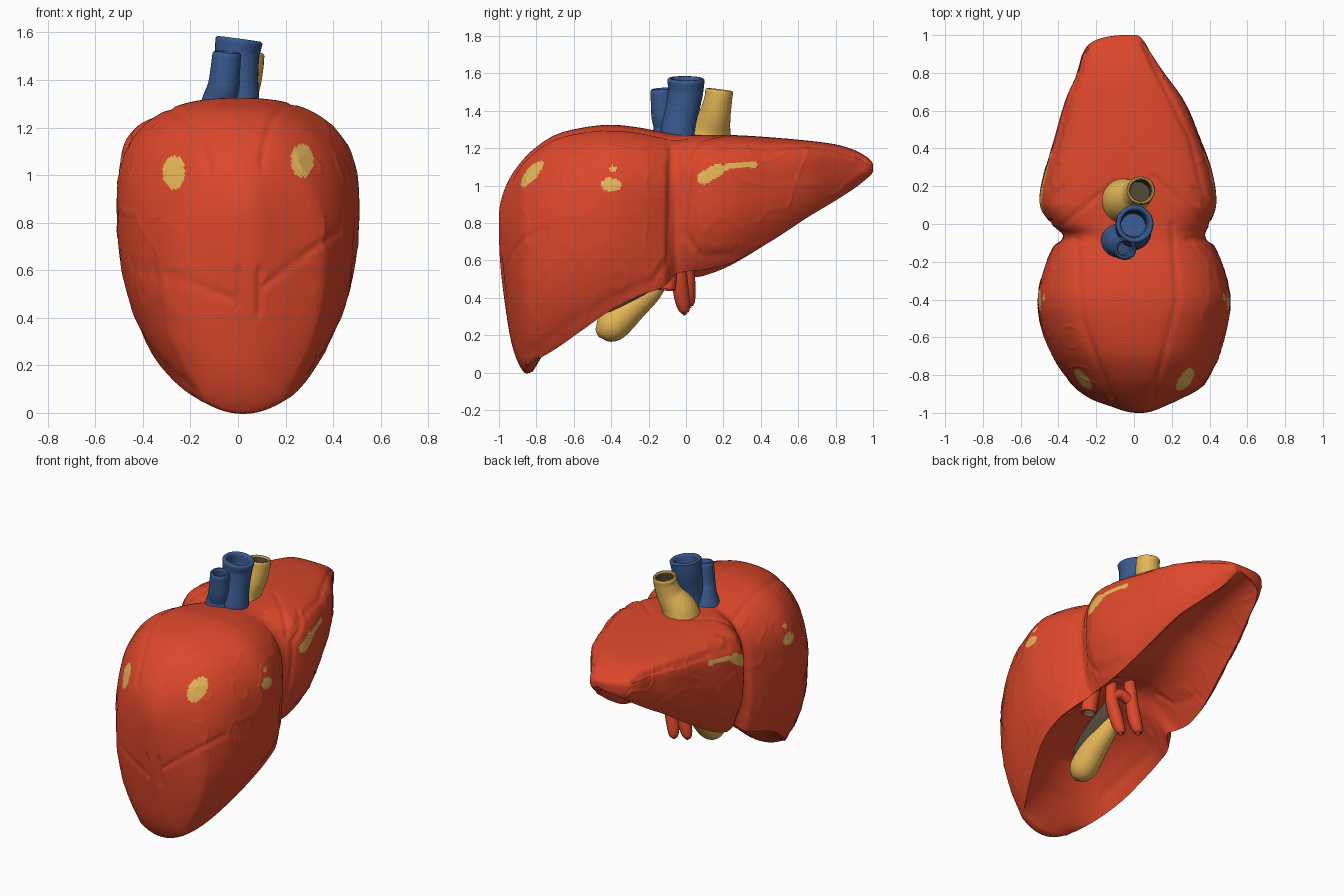
import bpy, bmesh, math
from mathutils import Vector, noise

if "Cube" in bpy.data.objects:
    bpy.data.objects.remove(bpy.data.objects["Cube"])


def material(name, rgb):
    m = bpy.data.materials.new(name)
    m.diffuse_color = (*rgb, 1)
    m.use_nodes = True
    m.node_tree.nodes["Principled BSDF"].inputs["Base Color"].default_value = m.diffuse_color
    return m


RED = material("liver red", (0.72, 0.064, 0.024))
TAN = material("duct tan", (0.79, 0.47, 0.095))
BLUE = material("vein blue", (0.04, 0.10, 0.27))
DARK = material("dark taupe", (0.09, 0.066, 0.043))


def interp(keys, rows, s):
    """Smooth curve through rows of numbers placed at the given keys."""
    i = 0
    while i < len(keys) - 2 and s > keys[i + 1]:
        i += 1
    h = keys[i + 1] - keys[i]
    t = (s - keys[i]) / h

    def slope(j, c):
        a, b = max(j - 1, 0), min(j + 1, len(keys) - 1)
        return (rows[b][c] - rows[a][c]) / (keys[b] - keys[a])
    return [(2*t**3 - 3*t*t + 1) * rows[i][c] + (t**3 - 2*t*t + t) * h * slope(i, c)
            + (3*t*t - 2*t**3) * rows[i + 1][c] + (t**3 - t*t) * h * slope(i + 1, c)
            for c in range(len(rows[0]))]


def loft(name, rings, mats):
    """Skin a list of closed rings and cap both ends."""
    n = len(rings[0])
    verts = [p for r in rings for p in r]
    faces = [(k*n + j, k*n + (j+1) % n, (k+1)*n + (j+1) % n, (k+1)*n + j)
             for k in range(len(rings) - 1) for j in range(n)]
    faces += [tuple(range(n)), tuple(range(len(verts) - n, len(verts)))]
    me = bpy.data.meshes.new(name)
    me.from_pydata(verts, [], faces)
    bm = bmesh.new()
    bm.from_mesh(me)
    bmesh.ops.recalc_face_normals(bm, faces=bm.faces)
    bm.to_mesh(me)
    bm.free()
    for m in mats:
        me.materials.append(m)
    ob = bpy.data.objects.new(name, me)
    bpy.context.collection.objects.link(ob)
    return ob


def smooth(ob, deg):
    bpy.ops.object.select_all(action='DESELECT')
    ob.select_set(True)
    bpy.context.view_layer.objects.active = ob
    bpy.ops.object.shade_smooth_by_angle(angle=math.radians(deg))


# Liver body: y, centre x, half width, rim half width, top z, rim z
BODY = [
    (-1, .03, .01, .005, .83, .77), (-.97, .02, .13, .05, .98, .40),
    (-.93, .01, .23, .09, 1.06, .18), (-.87, .02, .33, .15, 1.14, .06),
    (-.82, .02, .37, .19, 1.19, .06), (-.7, .01, .44, .27, 1.27, .125),
    (-.55, 0, .49, .35, 1.31, .23), (-.4, 0, .51, .40, 1.325, .335),
    (-.25, 0, .48, .41, 1.31, .41), (-.12, 0, .425, .38, 1.285, .46),
    (-.06, 0, .375, .32, 1.275, .52), (0, -.02, .42, .33, 1.27, .54),
    (.1, -.03, .465, .34, 1.27, .55), (.25, -.03, .45, .33, 1.27, .59),
    (.45, -.035, .385, .29, 1.258, .70), (.65, -.05, .315, .245, 1.24, .83),
    (.8, -.07, .23, .185, 1.22, .92), (.9, -.09, .18, .14, 1.19, .985),
    (.97, -.08, .13, .10, 1.15, 1.04), (1, -.02, .03, .02, 1.11, 1.08)]
KEYS = [math.acos(-r[0]) for r in BODY]


def clamp(t):
    return max(0, min(1, t))


def section(s):
    _, cx, w, wb, top, rim = interp(KEYS, BODY, s)
    y = -math.cos(s)
    mid = rim + .55 * (top - rim)
    n = 2.15 + .35 * clamp((y + .9) / .45) + clamp((y + .1) / .2)
    depth = min(.18, .9 * wb, .33 * (top - rim)) * clamp((y + .82) / .25)
    depth -= .055 * clamp((-.7 - y) / .12) * clamp(wb / .15)   # rounded front tip
    tilt = .035 * math.exp(-((y - .03) / .2) ** 2)   # left rim hangs lower

    def flank(sign):
        low = rim - tilt * (sign < 0)
        return [(sign * (w - (w - wb) * (k / 20) ** 2.4), mid + (low - mid) * k / 20)
                for k in range(1, 21)]
    pts = flank(1)[::-1]
    for k in range(111):
        c, q = math.cos(math.pi * k / 110), math.sin(math.pi * k / 110)
        r = (abs(c) ** n + abs(q) ** n) ** (-1 / n)
        pts.append((w * r * c, mid + (top - mid) * r * q))
    pts += flank(-1)
    for k in range(1, 36):
        q = -1 + 2 * k / 36
        pts.append((wb * q, rim + tilt * (q - 1) / 2 + depth * (1 - abs(q) ** 2.1)))
    return [Vector((cx + x, y, z)) for x, z in pts]


N = 400
body = loft("liver_body", [section(math.pi * k / N) for k in range(N + 1)], [RED, TAN])

# Creases: seen from the top (x, y), front (x, z) and sides (y, z)
TOP = [[(-.42, -.04), (-.25, .1), (-.1, .22)], [(.4, -.03), (.25, .12), (.1, .25)],
       [(-.46, .2), (-.36, .6), (-.25, .93)], [(.38, .1), (.3, .45), (.05, .95)],
       [(-.3, -.1), (-.28, -.5), (-.12, -.92)], [(.2, 0), (.23, -.4), (.1, -.92)]]
FRONT = [[(-.45, .62), (-.2, .55), (0, .47)], [(.42, .76), (.3, .68), (.09, .52)],
         [(0, .6), (0, .45)], [(.09, .6), (.09, .42)]]
SIDE = [[(-.08, 1.2), (-.1, .6), (-.18, .49), (-.4, .40), (-.6, .27), (-.85, .1)],
        [(.2, 1.24), (.02, 1.1), (-.01, .75), (.08, .62), (.25, .63)]]


def line_distance(u, v, lines):
    best = 9
    for ln in lines:
        for (ax, ay), (bx, by) in zip(ln, ln[1:]):
            dx, dy = bx - ax, by - ay
            t = clamp(((u - ax) * dx + (v - ay) * dy) / (dx * dx + dy * dy))
            best = min(best, math.hypot(u - ax - t * dx, v - ay - t * dy))
    return best


moves = []
for v in body.data.vertices:
    p, nr = v.co, v.normal
    d = 9
    if nr.z > .35:
        d = min(d, line_distance(p.x, p.y, TOP))
    if nr.y < -.35:
        d = min(d, line_distance(p.x, p.z, FRONT))
    if abs(nr.x) > .4:
        d = min(d, line_distance(p.y, p.z, SIDE))
    vein = math.exp(-(noise.noise(p * 6) / .06) ** 2) if abs(nr.x) > .5 else 0
    moves.append(nr * (-.007 * math.exp(-(d / .014) ** 2) + .003 * vein))
for v, m in zip(body.data.vertices, moves):
    v.co += m


# Tan patches on the outer skin
def oval(u, v, cu, cv, ru, rv):
    return ((u - cu) / ru) ** 2 + ((v - cv) / rv) ** 2 < 1


WIDE = [[(.095, 1.04), (.17, 1.085)]]
THIN = [[(.17, 1.09), (.25, 1.105), (.37, 1.113)]]
for f in body.data.polygons:
    x, y, z = f.center
    if z < .9 or f.normal.z < -.2:
        continue
    if y < -.6:
        hit = oval(x, z, .27, 1.06, .047, .071) or oval(x, z, -.27, 1.01, .047, .071)
    else:
        hit = abs(x) > .2 and (oval(y, z, -.40, 1.005, .055, .036) or oval(y, z, -.39, 1.09, .02, .016)
                               or line_distance(y, z, WIDE) < .034 or line_distance(y, z, THIN) < .015)
    f.material_index = int(hit)
smooth(body, 60)


def tube(name, pts, mat, wall=0, inner=None, sides=40, steps=24):
    """Tube through (x, y, z, radius) points; wall > 0 makes its far end hollow."""
    keys = list(range(len(pts)))
    st = [interp(keys, pts, keys[-1] * k / steps) for k in range(steps + 1)]
    pos = [Vector(s[:3]) for s in st]
    rings = []

    def ring(k, r, lift=0):
        d = (pos[min(k + 1, steps)] - pos[max(k - 1, 0)]).normalized()
        q = d.to_track_quat('Z', 'Y')
        rings.append([pos[k] + d * lift + q @ Vector((r * math.cos(a), r * math.sin(a), 0))
                      for a in (2 * math.pi * j / sides for j in range(sides))])
    for k in range(steps + 1):
        ring(k, max(st[k][3], .002))
    if wall:
        ring(steps, st[-1][3] - wall * .3, .008)
        ring(steps, st[-1][3] - wall * .7, .008)
        for k in range(steps, int(steps * .6), -1):
            ring(k, st[k][3] - wall)
    ob = loft(name, rings, [mat, inner or mat])
    if wall and inner:
        # inside wall and floor; the last face is the floor cap
        first, start_cap = (steps + 3) * sides, (len(rings) - 1) * sides
        for f in ob.data.polygons:
            f.material_index = int(f.index >= first and f.index != start_cap)
    smooth(ob, 50)
    return ob


# Vessels on top
tube("large_vein", [(-.01, -.045, 1.2, .105), (-.005, -.04, 1.3, .095), (-.005, -.02, 1.4, .09),
                    (-.004, -.002, 1.5, .094), (.004, .0, 1.565, .10)], BLUE, .026)
tube("small_vein", [(-.08, -.09, 1.2, .12), (-.075, -.10, 1.31, .078), (-.06, -.12, 1.38, .066),
                    (-.047, -.13, 1.51, .06)], BLUE, .022)
tube("top_duct", [(-.05, .12, 1.2, .14), (-.04, .13, 1.29, .112), (.01, .155, 1.38, .085),
                  (.033, .172, 1.46, .075), (.036, .178, 1.505, .075)], TAN, .018, DARK)

# Gallbladder, with the dark bed behind it
tube("gallbladder", [(.08, -.465, .19, .002), (.08, -.45, .205, .05), (.08, -.395, .25, .087),
                     (.075, -.29, .35, .08), (.06, -.18, .45, .062), (.05, -.12, .56, .04)], TAN)
tube("gallbladder_bed", [(.10, -.44, .325, .002), (.10, -.42, .335, .04), (.10, -.34, .39, .06),
                         (.09, -.22, .48, .065), (.08, -.10, .58, .05)], DARK)

# Red vessels hanging below
tube("lower_vessel", [(.25, -.09, .72, .06), (.27, -.095, .55, .05), (.28, -.105, .45, .05)], RED, .014, DARK)
for nm, pts in {
    "ligament_front": [(.16, -.03, .72, .035), (.15, -.035, .55, .04), (.12, -.025, .42, .042),
                       (.10, -.01, .335, .03), (.10, -.01, .305, .003)],
    "ligament_back": [(.04, .0, .74, .035), (.02, .005, .55, .04), (.0, .01, .44, .042),
                      (-.02, .015, .37, .03), (-.02, .015, .34, .003)],
    "ligament_bridge": [(.16, -.03, .56, .03), (.10, -.01, .60, .035), (.02, .005, .56, .03)],
}.items():
    tube(nm, pts, RED, sides=24)
